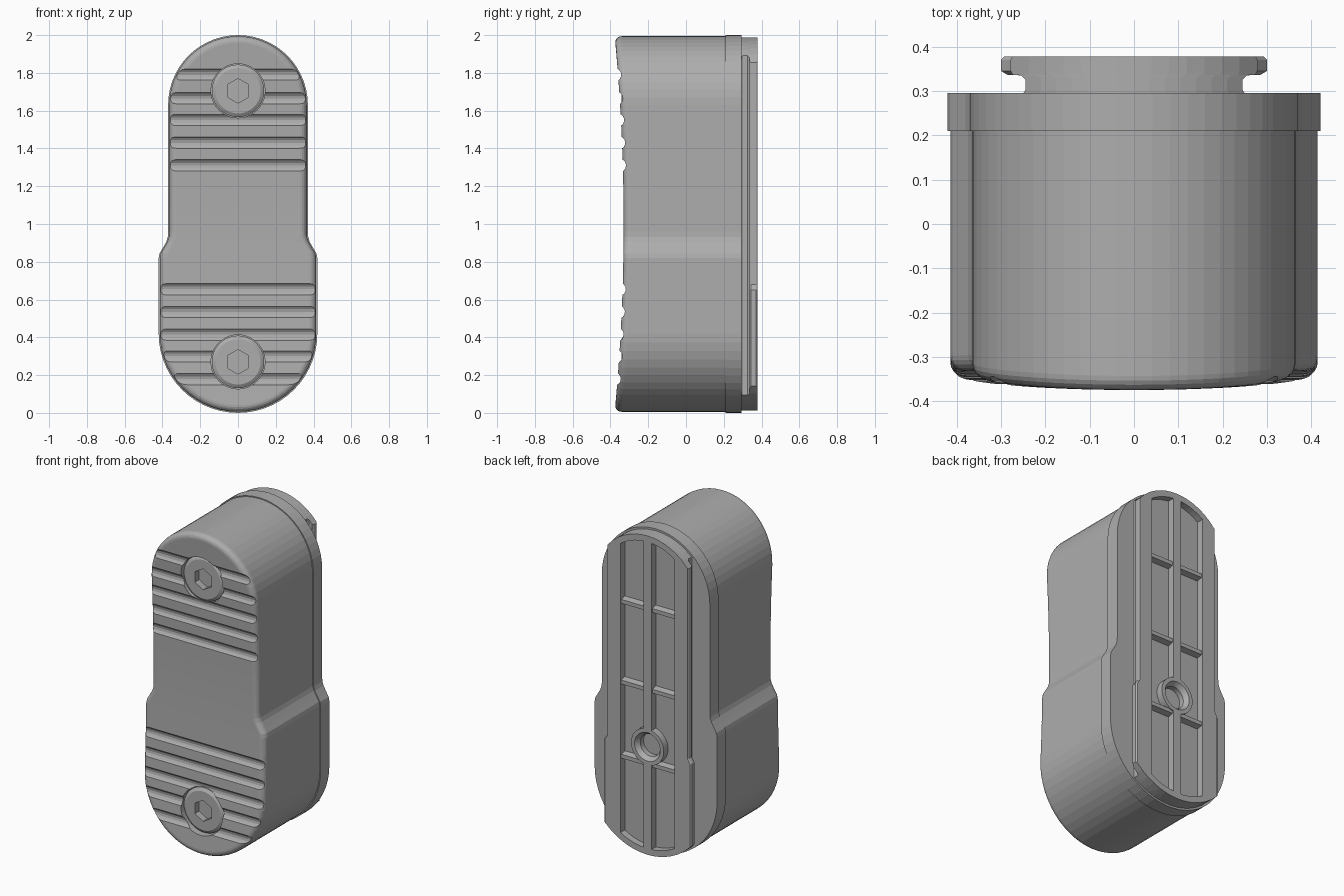
import bpy, bmesh, math

if "Cube" in bpy.data.objects:
    bpy.data.objects.remove(bpy.data.objects["Cube"])

grey = bpy.data.materials.new("grey plastic")
grey.use_nodes = True
GREY = (0.42, 0.42, 0.42, 1)
grey.diffuse_color = GREY
grey.node_tree.nodes["Principled BSDF"].inputs["Base Color"].default_value = GREY


def loft(name, rings, caps=True, closed=False, strip_cap=False):
    """Skin a list of point rings; strip_cap closes the last ring with cross strips."""
    bm = bmesh.new()
    loops = [[bm.verts.new(p) for p in ring] for ring in rings]
    n = len(loops[0])
    pairs = list(zip(loops, loops[1:]))
    if closed:
        pairs.append((loops[-1], loops[0]))
    for a, b in pairs:
        for i in range(n):
            j = (i + 1) % n
            bm.faces.new((a[i], a[j], b[j], b[i]))
    if caps and not closed:
        bm.faces.new(loops[0])
        end = loops[-1]
        if strip_cap:
            for i in range(n // 2):
                quad = [end[i], end[i + 1], end[-i - 1 if i + 1 < n // 2 else i + 1], end[-i % n]]
                bm.faces.new(list(dict.fromkeys(quad)))
        else:
            bm.faces.new(end)
    bmesh.ops.recalc_face_normals(bm, faces=bm.faces)
    mesh = bpy.data.meshes.new(name)
    bm.to_mesh(mesh)
    bm.free()
    mesh.materials.append(grey)
    obj = bpy.data.objects.new(name, mesh)
    bpy.context.collection.objects.link(obj)
    return obj


def lathe(name, profile, z, sides=40, closed=False):
    """Turn (radius, y) points around a y axis at height z."""
    turn = [math.pi / 2 + math.tau * k / sides for k in range(sides)]
    rings = [[(r * math.cos(t), y, z + r * math.sin(t)) for t in turn] for r, y in profile]
    return loft(name, rings, closed=closed)


def cut(target, cutter):
    """Subtract the cutter and throw it away."""
    cutter.hide_render = True
    mod = target.modifiers.new("cut", 'BOOLEAN')
    mod.operation = 'DIFFERENCE'
    mod.solver = 'EXACT'
    mod.object = cutter
    bpy.context.view_layer.update()
    with bpy.context.temp_override(object=target, active_object=target):
        bpy.ops.object.modifier_apply(modifier=mod.name)
    bpy.data.objects.remove(cutter)


# Outline: wide lower arc, shoulder, narrow upper arc
LOW, HIGH, ARC = 0.42, 0.37, 14
TOP = 2 - HIGH


def outline(inset=0.0):
    right = []
    for k in range(ARC + 1):
        a = math.pi / 2 * k / ARC
        right.append(((LOW - inset) * math.sin(a), LOW - (LOW - inset) * math.cos(a)))
    right += [(LOW - inset, z) for z in (0.55, 0.68, 0.82)]
    right += [(x - inset, z) for x, z in ((0.415, 0.845), (0.4, 0.87), (0.38, 0.905), (0.372, 0.93))]
    right += [(HIGH - inset, 0.96 + (TOP - 0.96) * k / 6) for k in range(6)]
    for k in range(ARC + 1):
        a = math.pi / 2 * k / ARC
        right.append(((HIGH - inset) * math.cos(a), TOP + (HIGH - inset) * math.sin(a)))
    right[0], right[-1] = (0, right[0][1]), (0, right[-1][1])
    return right + [(-x, z) for x, z in right[-2:0:-1]]


def front(z):
    """Dished front surface."""
    return -0.33 - 0.048 * (z - 1) ** 2


# Body with rounded front edge
FILLET, GAP = 0.035, 0.006
rings = [[(x, 0.21, z) for x, z in outline(GAP)]]
for k in range(6):
    a = math.pi / 2 * k / 5
    pts = outline(GAP + FILLET * (1 - math.cos(a)))
    rings.append([(x, front(z) + FILLET * (1 - math.sin(a)), z) for x, z in pts])
body = loft("body", rings, strip_cap=True)

# Grip grooves across the front
for z in (0.18, 0.3, 0.415, 0.535, 0.655, 1.31, 1.43, 1.55, 1.665, 1.79):
    r, cy = 0.036, front(z) - 0.019
    ring = [(cy + r * math.cos(math.tau * k / 16), z + r * math.sin(math.tau * k / 16)) for k in range(16)]
    cut(body, loft("groove_cutter", [[(x, y, h) for y, h in ring] for x in (-0.6, 0.6)]))

# Recessed screws with hexagon sockets
for name, z in (("lower", 0.27), ("upper", 1.705)):
    cut(body, lathe("recess_cutter", [(0.143, -0.5), (0.143, -0.3)], z))
    screw = lathe(name + "_screw", [(0.139, -0.29), (0.139, -0.33), (0.12, -0.342)], z)
    cut(screw, lathe("socket_cutter", [(0.065, -0.4), (0.065, -0.3)], z, sides=6))

# Lip around the back of the body
loft("back_lip", [[(x, y, z) for x, z in outline()] for y in (0.21, 0.295)])


# Back plate: the outline trimmed to a slab, with an undercut on both sides
def slab(y, w, step=0.0, inset=0.012, left=None, samples=14):
    def spread(a, b):
        return [a + (b - a) * k / samples for k in range(samples + 1)]
    left = -w if left is None else left
    ring = [(x, y, LOW - math.sqrt((LOW - inset) ** 2 - x * x)) for x in spread(left, w)]
    ring += [(w, y, 0.65), (w - step, y, 0.68)]
    up = w - step
    up_left = left + step
    ring += [(x, y, TOP + math.sqrt((HIGH - inset) ** 2 - x * x)) for x in spread(up, up_left)]
    return ring + [(up_left, y, 0.68), (left, y, 0.65)]


plate = loft("back_plate", [
    slab(0.29, 0.252), slab(0.302, 0.245), slab(0.326, 0.245), slab(0.335, 0.254),
    slab(0.336, 0.285, 0.012), slab(0.345, 0.3, 0.022), slab(0.37, 0.3, 0.022),
    slab(0.378, 0.292, 0.018)])

# Two long pockets, with cross ribs and a ringed hole
FLOOR = 0.335
for side in (-1, 1):
    ends = sorted((side * 0.028, side * 0.185))
    cut(plate, loft("pocket_cutter", [slab(y, ends[1], 0, 0.05, ends[0], 5) for y in (FLOOR, 0.45)]))
    for z in (0.57, 1.03, 1.53):
        rib = [(z - 0.022, FLOOR - 0.005), (z - 0.012, 0.37), (z + 0.012, 0.37), (z + 0.022, FLOOR - 0.005)]
        loft("cross_rib", [[(x, y, h) for h, y in rib] for x in (side * 0.02, side * 0.19)])

HOLE = 0.68
cut(plate, lathe("hole_cutter", [(0.1, 0.318), (0.1, 0.45)], HOLE))
lathe("hole_ring", [(0.112, 0.315), (0.112, 0.378), (0.088, 0.378), (0.068, 0.35), (0.068, 0.315)],
      HOLE, closed=True)
